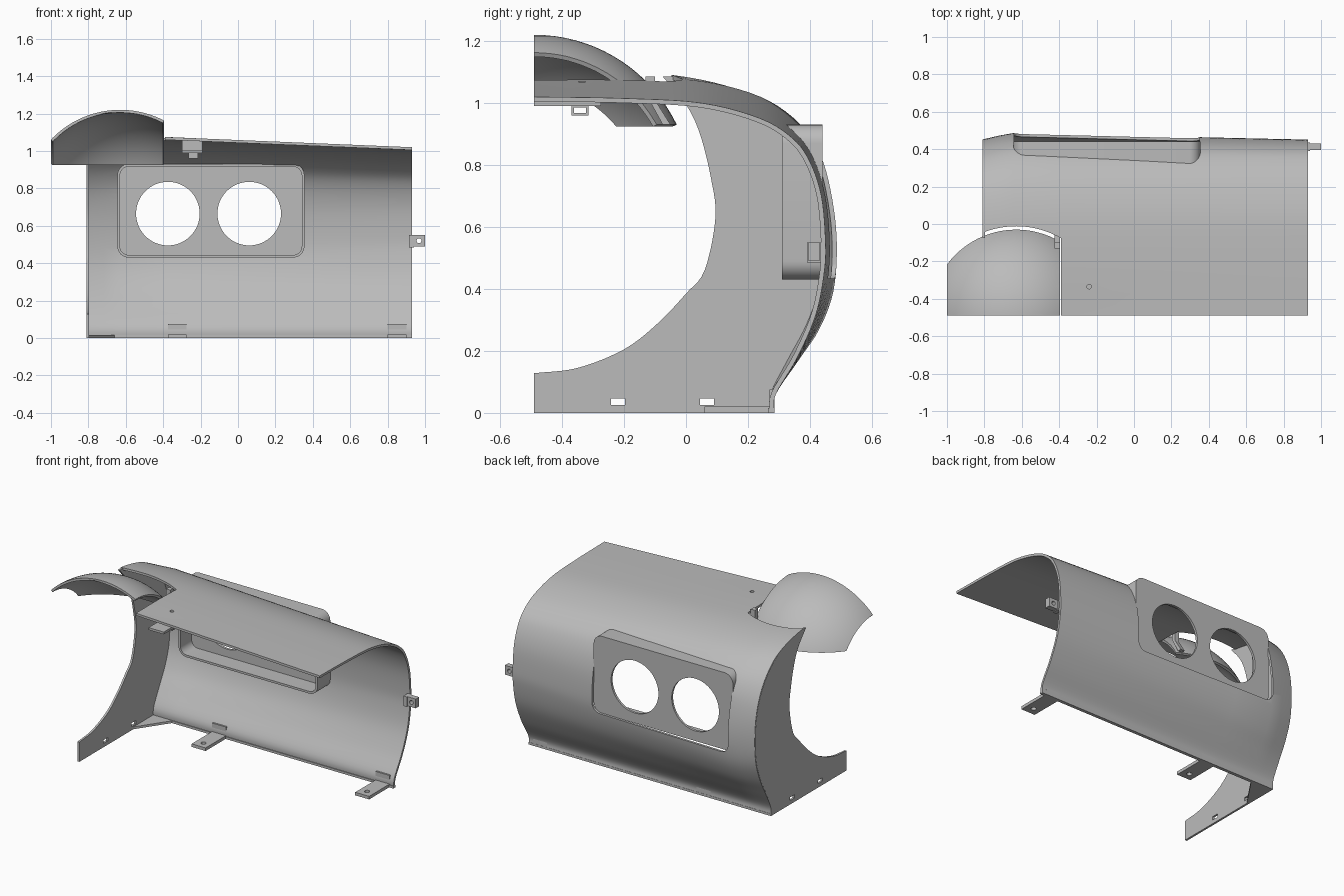
import bpy, bmesh, math
from mathutils import Vector, Matrix

if "Cube" in bpy.data.objects:
    bpy.data.objects.remove(bpy.data.objects["Cube"])

grey = bpy.data.materials.new("plain_grey")
grey.use_nodes = True
colour = (0.5, 0.5, 0.5, 1)
grey.diffuse_color = colour
grey.node_tree.nodes["Principled BSDF"].inputs["Base Color"].default_value = colour


def finish(name, bm):
    bmesh.ops.recalc_face_normals(bm, faces=bm.faces)
    mesh = bpy.data.meshes.new(name)
    bm.to_mesh(mesh)
    bm.free()
    mesh.materials.append(grey)
    obj = bpy.data.objects.new(name, mesh)
    bpy.context.collection.objects.link(obj)
    return obj


def smooth(obj):
    bpy.ops.object.select_all(action='DESELECT')
    obj.select_set(True)
    bpy.context.view_layer.objects.active = obj
    bpy.ops.object.shade_smooth_by_angle(angle=math.radians(30))


def bake(obj):
    """Apply the modifier stack."""
    graph = bpy.context.evaluated_depsgraph_get()
    mesh = bpy.data.meshes.new_from_object(obj.evaluated_get(graph))
    obj.modifiers.clear()
    obj.data = mesh


def cut(obj, *cutters):
    for c in cutters:
        mod = obj.modifiers.new("cut", 'BOOLEAN')
        mod.object, mod.solver = c, 'EXACT'
    bake(obj)
    for c in cutters:
        bpy.data.objects.remove(c)


def solidify(obj, thickness):
    mod = obj.modifiers.new("thickness", 'SOLIDIFY')
    mod.thickness, mod.offset = thickness, -1
    bake(obj)


def prism(name, points, axis, low, high):
    """Extrude a 2D outline along one axis."""
    def place(p, d):
        v = list(p)
        v.insert("xyz".index(axis), d)
        return v
    bm = bmesh.new()
    face = bm.faces.new([bm.verts.new(place(p, low)) for p in points])
    new = bmesh.ops.extrude_face_region(bm, geom=[face])["geom"]
    shift = Vector(place((0, 0), high - low))
    bmesh.ops.translate(bm, vec=shift, verts=[g for g in new if isinstance(g, bmesh.types.BMVert)])
    return finish(name, bm)


def box(name, x, y, z):
    return prism(name, [(x[0], y[0]), (x[1], y[0]), (x[1], y[1]), (x[0], y[1])], 'z', *z)


def arc(cx, cy, r, start, end, n):
    steps = [math.radians(start + (end - start) * i / n) for i in range(n + 1)]
    return [(cx + r * math.cos(a), cy + r * math.sin(a)) for a in steps]


def disc(name, cx, cy, r, axis, low, high, n=64):
    return prism(name, arc(cx, cy, r, 0, 360, n)[:-1], axis, low, high)


def rounded(x, z, r, inset=0):
    x0, x1, z0, z1 = x[0] + r, x[1] - r, z[0] + r, z[1] - r
    pts = []
    for i, (cx, cz) in enumerate([(x1, z1), (x0, z1), (x0, z0), (x1, z0)]):
        pts += arc(cx, cz, r - inset, 90 * i, 90 * i + 90, 8)
    return pts


def spline(points, n=5):
    """Smooth curve through 2D points."""
    p = [Vector(q) for q in points]
    p = [2 * p[0] - p[1]] + p + [2 * p[-1] - p[-2]]
    out = []
    for a, b, c, d in zip(p, p[1:], p[2:], p[3:]):
        for i in range(n):
            t = i / n
            out.append(0.5 * (2 * b + (c - a) * t + (2 * a - 5 * b + 4 * c - d) * t * t
                              + (3 * b - a - 3 * c + d) * t ** 3))
    return out + [p[-2]]


# Curved cowl: three cross-sections lofted along x
right_end = spline([(.285, 0), (.29, .06), (.36, .18), (.42, .32), (.447, .46), (.45, .56), (.437, .7),
                    (.4, .81), (.345, .885), (.24, .95), (.05, 1), (-.2, 1.015), (-.49, 1.02)])
shoulder = spline([(.285, 0), (.29, .06), (.36, .165), (.43, .27), (.475, .39), (.487, .54), (.472, .69),
                   (.435, .83), (.365, .935), (.24, 1.02), (.05, 1.07), (-.2, 1.085), (-.49, 1.085)])
left_end = spline([(.285, 0), (.288, .06), (.34, .165), (.4, .28), (.44, .4), (.452, .54), (.44, .69),
                   (.4, .82), (.33, .93), (.22, 1.02), (.05, 1.075), (-.2, 1.105), (-.49, 1.11)])


def blend(a, b, t):
    return [p.lerp(q, t) for p, q in zip(a, b)]


rows = [(-.81, left_end), (-.72, blend(left_end, shoulder, .6))]
rows += [(-.64 + 1.57 * t / 6, blend(shoulder, right_end, t / 6)) for t in range(7)]
bm = bmesh.new()
grid = [[bm.verts.new((x, *p)) for p in prof] for x, prof in rows]
for r, s in zip(grid, grid[1:]):
    for i in range(len(r) - 1):
        bm.faces.new((r[i], r[i + 1], s[i + 1], s[i]))
cowl = finish("cowl", bm)
if cowl.data.polygons[len(cowl.data.polygons) // 2].normal.y < 0:
    cowl.data.flip_normals()
solidify(cowl, .015)

# Openings for the dome, the window panel and the top screw
win_x, win_z = (-.645, .355), (.43, .93)
dome_x, dome_y = -.63, -.49
edge = [p for p in arc(dome_x, dome_y, .478, 0, 180, 72) if p[0] < -.39]
dome_cut = prism("dome_cut", [(-.39, -.6), (-.39, -.077)] + edge + [(-1.108, -.6)], 'z', .9, 1.4)
cut(cowl, dome_cut,
    prism("window_cut", rounded(win_x, win_z, .06, .004), 'y', .2, .7),
    disc("screw_cut", -.24, -.335, .012, 'z', .9, 1.2, 24))
smooth(cowl)

# End plate with a large curved opening and two slots
opening = spline([(-.075, 1.085), (0, .995), (.045, .9), (.08, .76), (.095, .63), (.06, .46),
                  (0, .385), (-.09, .29), (-.2, .205), (-.35, .145), (-.49, .128)])
outer = [(p.x - .006, p.y - .004 if p.y > .5 else p.y) for p in left_end if p.x > -.06]
plate = prism("end_plate", outer + [tuple(p) for p in opening] + [(-.49, 0)], 'x', -.81, -.797)
cut(plate, *[box("slot", (-.9, -.7), (y, y + .045), (.025, .047)) for y in (-.242, .045)])
smooth(plate)

# Window panel: rounded frame with a flat back and two round holes
frame = prism("window_frame", rounded(win_x, win_z, .06), 'y', .31, .44)
cut(frame, prism("hollow", rounded(win_x, win_z, .06, .014), 'y', .2, .425),
    *[disc("hole", x, .665, .17, 'y', .3, .6) for x in (-.375, .06)])
smooth(frame)

# Dome segment trimmed by flat planes
bm = bmesh.new()
bmesh.ops.create_uvsphere(bm, u_segments=96, v_segments=48, radius=.51,
                          matrix=Matrix.Translation((dome_x, dome_y, .71)))
for co, no in [((0, dome_y, 0), (0, -1, 0)), ((0, 0, .93), (0, 0, -1)),
               ((-1, 0, 0), (-1, 0, 0)), ((-.395, 0, 0), (1, 0, 0))]:
    bmesh.ops.bisect_plane(bm, geom=bm.verts[:] + bm.edges[:] + bm.faces[:],
                           plane_co=co, plane_no=no, clear_outer=True)
dome = finish("dome", bm)
if sum(f.normal.z for f in dome.data.polygons) < 0:
    dome.data.flip_normals()
solidify(dome, .015)
smooth(dome)

# Bottom lip, corner gusset and feet with screw holes
box("bottom_lip", (-.8, .93), (.265, .286), (0, .015))
prism("corner_gusset", [(-.8, .28), (-.65, .28), (-.8, .06)], 'z', 0, .015)
for x in (-.375, .8):
    foot = box("foot", (x, x + .1), (.06, .28), (0, .02))
    cut(foot, disc("foot_hole", x + .05, .11, .016, 'z', -.1, .1, 24))
    box("foot_upright", (x, x + .1), (.27, .285), (.01, .075))

# Clip at the open end
box("end_clip_base", (.915, .94), (.39, .435), (.485, .55))
clip = box("end_clip", (.935, 1), (.395, .43), (.49, .55))
cut(clip, disc("clip_hole", .968, .52, .013, 'y', .3, .5, 24))

# Clip under the top edge
mount = box("top_mount", (-.3, -.19), (-.49, -.275), (.99, 1.005))
cut(mount, disc("mount_hole", -.24, -.335, .012, 'z', .9, 1.1, 24))
box("mount_block", (-.3, -.19), (-.38, -.3), (1.003, 1.055))
loop = box("mount_loop", (-.265, -.215), (-.37, -.315), (.96, .992))
cut(loop, box("loop_hole", (-.4, -.1), (-.362, -.323), (.968, .985)))

# Small rib joining the dome and the cowl
prism("dome_rib", [(-.13, 1.085), (-.1, 1.085), (-.1, 1.01), (-.05, .93), (-.075, .93), (-.13, 1.03)],
      'x', -.425, -.395)
